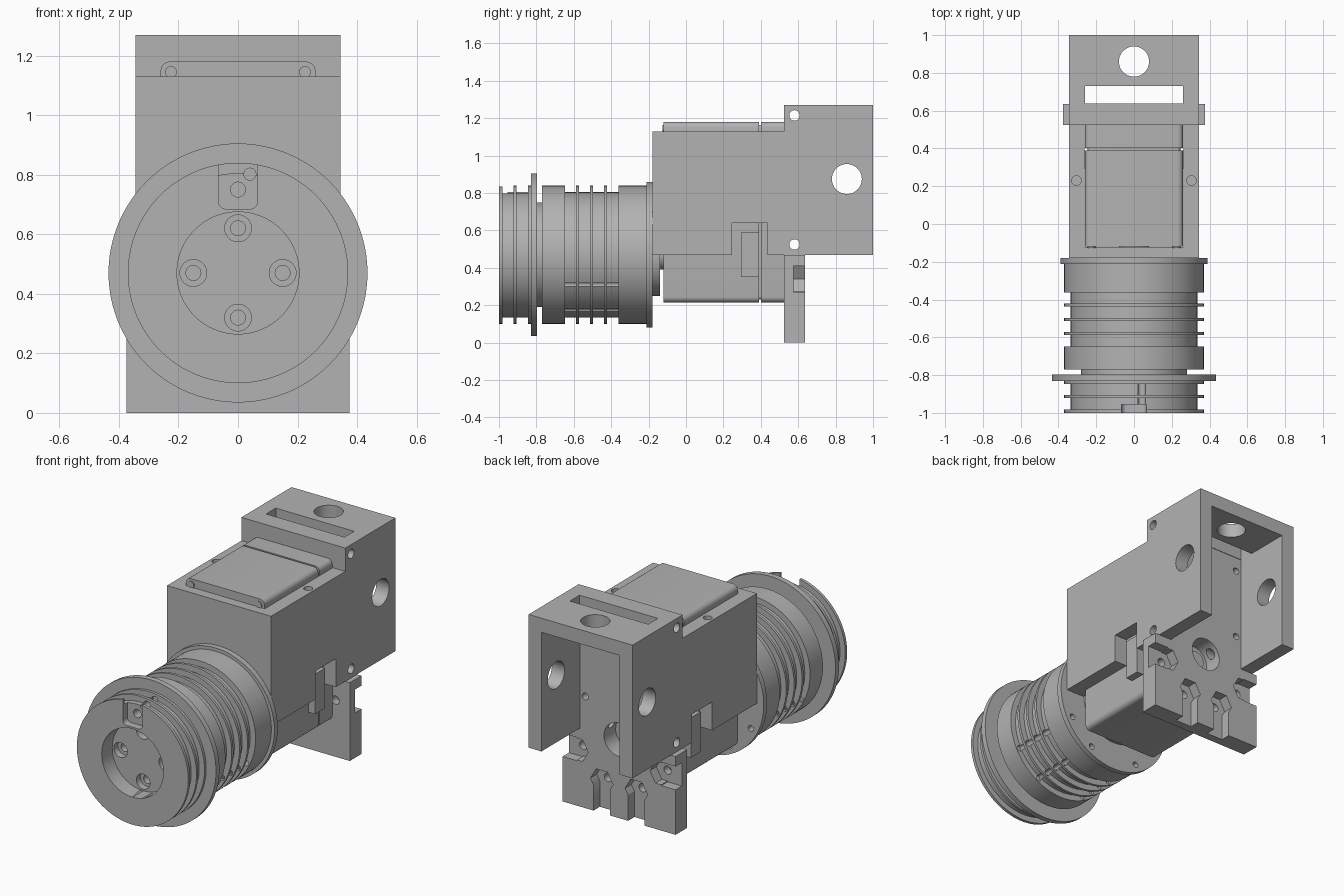
import bpy, bmesh, math
from mathutils import Matrix, Vector

if "Cube" in bpy.data.objects:
    bpy.data.objects.remove(bpy.data.objects["Cube"])

AXIS_Z = 0.47  # height of the barrel axis

grey = bpy.data.materials.new("mid_grey")
grey.diffuse_color = (0.45, 0.45, 0.45, 1)
grey.use_nodes = True
grey.node_tree.nodes["Principled BSDF"].inputs["Base Color"].default_value = grey.diffuse_color


def finish(name, bm):
    bmesh.ops.recalc_face_normals(bm, faces=bm.faces)
    mesh = bpy.data.meshes.new(name)
    bm.to_mesh(mesh)
    bm.free()
    obj = bpy.data.objects.new(name, mesh)
    bpy.context.collection.objects.link(obj)
    mesh.materials.append(grey)
    return obj


def box(name, x, y, z, round_y=0):
    """Box from (min, max) ranges; round_y rounds the edges running along y."""
    bm = bmesh.new()
    bmesh.ops.create_cube(bm, size=1)
    for v in bm.verts:
        v.co = Vector([(r[0] + r[1]) / 2 + c * (r[1] - r[0]) for c, r in zip(v.co, (x, y, z))])
    if round_y:
        edges = [e for e in bm.edges if abs(e.verts[0].co.y - e.verts[1].co.y) > 1e-4]
        bmesh.ops.bevel(bm, geom=edges, offset=round_y, segments=5, profile=0.5, affect='EDGES')
    return finish(name, bm)


def rod(name, axis, a, b, span, r, n=32, turn=0):
    """Cylinder along an axis; a, b are the two other coordinates in x, y, z order."""
    mid = (span[0] + span[1]) / 2
    loc, rot = {'X': ((mid, a, b), Matrix.Rotation(math.pi / 2, 4, 'Y')),
                'Y': ((a, mid, b), Matrix.Rotation(math.pi / 2, 4, 'X')),
                'Z': ((a, b, mid), Matrix())}[axis]
    bm = bmesh.new()
    bmesh.ops.create_cone(bm, cap_ends=True, segments=n, radius1=r, radius2=r, depth=span[1] - span[0],
                          matrix=Matrix.Translation(loc) @ rot @ Matrix.Rotation(turn, 4, 'Z'))
    return finish(name, bm)


def lathe(name, profile, n=96):
    """Spin (y, radius) points around the barrel axis."""
    bm = bmesh.new()
    vs = [bm.verts.new((r, y, AXIS_Z)) for y, r in profile]
    edges = [bm.edges.new(p) for p in zip(vs, vs[1:])]
    bmesh.ops.spin(bm, geom=vs + edges, cent=(0, 0, AXIS_Z), axis=(0, 1, 0),
                   angle=2 * math.pi, steps=n)
    bmesh.ops.remove_doubles(bm, verts=bm.verts, dist=1e-4)
    return finish(name, bm)


def cut(obj, *cutters):
    for c in cutters:
        mod = obj.modifiers.new("cut", 'BOOLEAN')
        mod.operation, mod.solver, mod.object = 'DIFFERENCE', 'EXACT', c
        bpy.context.view_layer.update()
        mesh = bpy.data.meshes.new_from_object(obj.evaluated_get(bpy.context.evaluated_depsgraph_get()))
        obj.modifiers.clear()
        obj.data = mesh
        bpy.data.objects.remove(c)


# Barrel: (start, end, radius) bands from the nose to the rear flange
bands = [(-1, -.982, .37), (-.982, -.922, .335), (-.922, -.906, .37), (-.906, -.846, .335),
         (-.846, -.83, .37), (-.83, -.797, .435), (-.797, -.77, .28), (-.77, -.648, .37),
         (-.648, -.588, .335), (-.588, -.572, .37), (-.572, -.513, .335), (-.513, -.497, .37),
         (-.497, -.438, .335), (-.438, -.422, .37), (-.422, -.362, .335), (-.362, -.212, .37),
         (-.212, -.18, .39), (-.18, -.14, .22), (-.14, -.115, .08)]
profile = [(-1, 0)] + [(y, r) for y0, y1, r in bands for y in (y0, y1)] + [(-.115, 0)]
barrel = lathe("barrel", profile)

# Nose recess with four counterbored screw holes
cut(barrel, rod("c", 'Y', 0, AXIS_Z, (-1.1, -.9), .205, 64))
for dx, dz in ((.15, 0), (-.15, 0), (0, .15), (0, -.15)):
    cut(barrel, rod("c", 'Y', dx, AXIS_Z + dz, (-.95, -.86), .045),
        rod("c", 'Y', dx, AXIS_Z + dz, (-.95, -.81), .025))

# Cable notch and wire channel at the top of the nose
cut(barrel, box("c", (-.065, .065), (-1.1, -.955), (.685, .9), .025),
    rod("c", 'Y', 0, .75, (-1.1, -.88), .025),
    rod("c", 'Y', .04, .802, (-1.1, -.835), .02))

# Long screw channels through the barrel fins and rear flange
for deg in (-28, -62, -118, -152):
    a = math.radians(deg)
    cut(barrel, rod("c", 'Y', .345 * math.cos(a), AXIS_Z + .345 * math.sin(a), (-.66, -.17), .018, 16))

# Bracket: stepped side outline extruded across x
bm = bmesh.new()
outline = [(-.18, .47), (1, .47), (1, 1.27), (.525, 1.27), (.525, 1.13), (-.18, 1.13)]
face = bm.faces.new([bm.verts.new((-.345, y, z)) for y, z in outline])
ext = bmesh.ops.extrude_face_region(bm, geom=[face])
bmesh.ops.translate(bm, vec=(.69, 0, 0), verts=[v for v in ext['geom'] if isinstance(v, bmesh.types.BMVert)])
bracket = finish("bracket", bm)

# Motor bay, rear bay, strap slot, neck clearance and side notches
cut(bracket,
    box("c", (-.262, .262), (-.121, .524), (.3, 1.2)),
    box("c", (-.26, .26), (.635, 1.1), (.3, 1.185)),
    box("c", (-.26, .26), (.638, .73), (1.1, 1.4)),
    rod("c", 'Y', 0, AXIS_Z, (-.3, -.1), .223, 48),
    box("c", (-.4, .4), (.245, .435), (.4, .64)))

# Bracket holes: mounting, fasteners, and motor access
cut(bracket,
    rod("c", 'X', .86, .875, (-.5, .5), .08, 48),
    rod("c", 'Z', 0, .86, (1.1, 1.4), .08, 48),
    rod("c", 'X', .58, 1.215, (-.5, .5), .028),
    rod("c", 'X', .58, .525, (-.5, .5), .028),
    rod("c", 'Y', 0, AXIS_Z, (.5, .7), .1, 48))
for s in (-1, 1):
    cut(bracket, rod("c", 'Z', s * .305, .23, (.9, 1.3), .025),
        rod("c", 'Y', s * .225, .67, (.5, .7), .02),
        rod("c", 'Y', s * .225, 1.1, (.5, .7), .02))

# Motor body in two halves around a thin seam
box("motor_front", (-.26, .26), (-.12, .39), (.215, 1.18), .03)
box("motor_rear", (-.26, .26), (.402, .523), (.215, 1.18), .03)
box("motor_core", (-.245, .245), (.38, .41), (.23, 1.165), .02)
rod("motor_rear_boss", 'Y', 0, AXIS_Z, (.52, .55), .055)
for s in (-1, 1):
    box("motor_side_tab", sorted((s * .25, s * .305)), (.295, .39), (.35, .59))
    rod("motor_screw", 'Y', s * .225, 1.145, (-.126, -.118), .02, 16)

# Rear mounting plate with nut pockets open to the edges
plate = box("rear_plate", (-.375, .375), (.525, .635), (0, .47))
cut(plate, rod("c", 'Y', 0, AXIS_Z, (.5, .7), .1, 48))
for s in (-1, 1):
    for x, z, sx, sz in ((.28, .34, (.28, .5), (.27, .41)), (.115, .19, (.06, .17), (-.1, .19))):
        cut(plate, rod("c", 'Y', s * x, z, (.575, .7), .075, 6, math.pi / 6),
            box("c", sorted((s * sx[0], s * sx[1])), (.575, .7), sz),
            rod("c", 'Y', s * x, z, (.5, .7), .025))

# Smooth round surfaces, keep hard edges
bpy.ops.object.select_all(action='DESELECT')
for o in bpy.context.scene.objects:
    o.select_set(True)
    bpy.context.view_layer.objects.active = o
bpy.ops.object.shade_smooth_by_angle(angle=math.radians(30))
